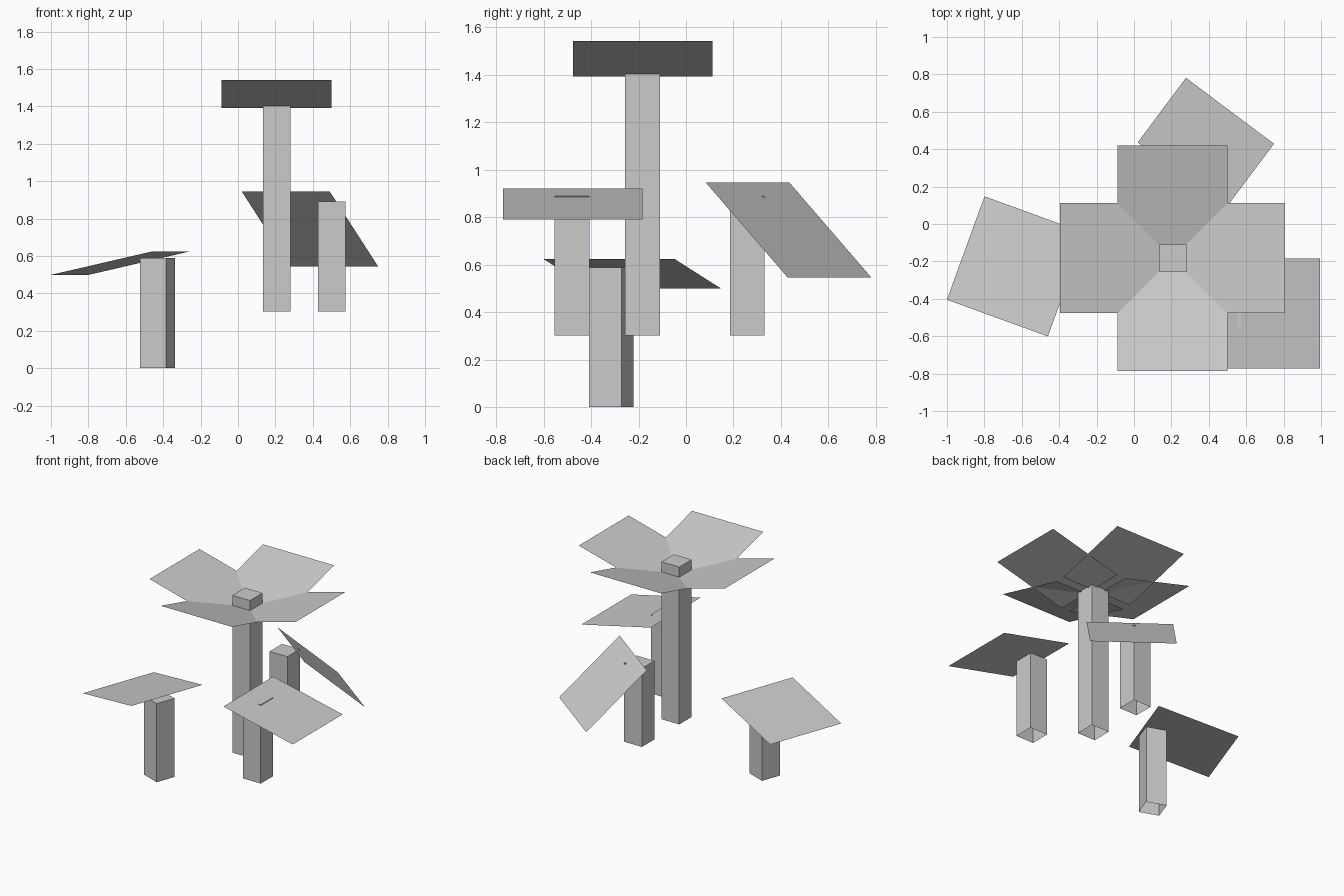
import bpy, bmesh
from math import radians, sqrt, asin
from mathutils import Matrix, Vector

if "Cube" in bpy.data.objects:
    bpy.data.objects.remove(bpy.data.objects["Cube"])

S = 0.588          # side of every square blade
W = S / 4          # stem thickness


def add_object(name, bm):
    mesh = bpy.data.meshes.new(name)
    bm.to_mesh(mesh)
    bm.free()
    obj = bpy.data.objects.new(name, mesh)
    bpy.context.collection.objects.link(obj)
    return obj


def stem(name, x, y, z0, height, turn=0):
    """Square post with a closed top and an open bottom."""
    bm = bmesh.new()
    bmesh.ops.create_cube(bm, size=1)
    bm.normal_update()
    bottom = [f for f in bm.faces if f.normal.z < -0.9]
    bmesh.ops.delete(bm, geom=bottom, context='FACES_ONLY')
    bm.transform(Matrix.Translation((x, y, z0 + height / 2))
                 @ Matrix.Rotation(radians(turn), 4, 'Z')
                 @ Matrix.Diagonal((W, W, height, 1)))
    return add_object(name, bm)


def blade(name, x, y, z, turn, rise, inset):
    """Single square sheet running outward from (x, y), inner edge at height z."""
    bm = bmesh.new()
    bmesh.ops.create_grid(bm, x_segments=1, y_segments=1, size=S / 2)
    bm.transform(Matrix.Translation((x, y, z))
                 @ Matrix.Rotation(radians(turn), 4, 'Z')
                 @ Matrix.Translation((inset, 0, 0))
                 @ Matrix.Rotation(-asin(rise / S), 4, 'Y')
                 @ Matrix.Translation((S / 2, 0, 0)))
    return add_object(name, bm)


# tall flower: stem and four upturned petals
fx, fy = 0.206, -0.183
stem("flower_stem", fx, fy, 0.302, 2 * S)
for i, side in enumerate(("right", "back", "left", "front")):
    blade("petal_" + side, fx, fy, 1.392, 90 * i, 0.15, 0.034)

# right sprout
stem("right_stem", 0.502, -0.48, 0.302, S)
blade("right_leaf", 0.42, -0.478, 0.92, 0, -0.13, 0)

# back sprout, steep leaf
stem("back_stem", 0.206, 0.258, 0.302, S)
blade("back_leaf", 0.255, 0.26, 0.945, 53.2, -0.40, 0)

# left sprout, turned on its own axis
stem("left_stem", -0.43, -0.315, 0.0, S, -20)
blade("left_leaf", -0.36, -0.325, 0.624, 160, -0.125, 0)
